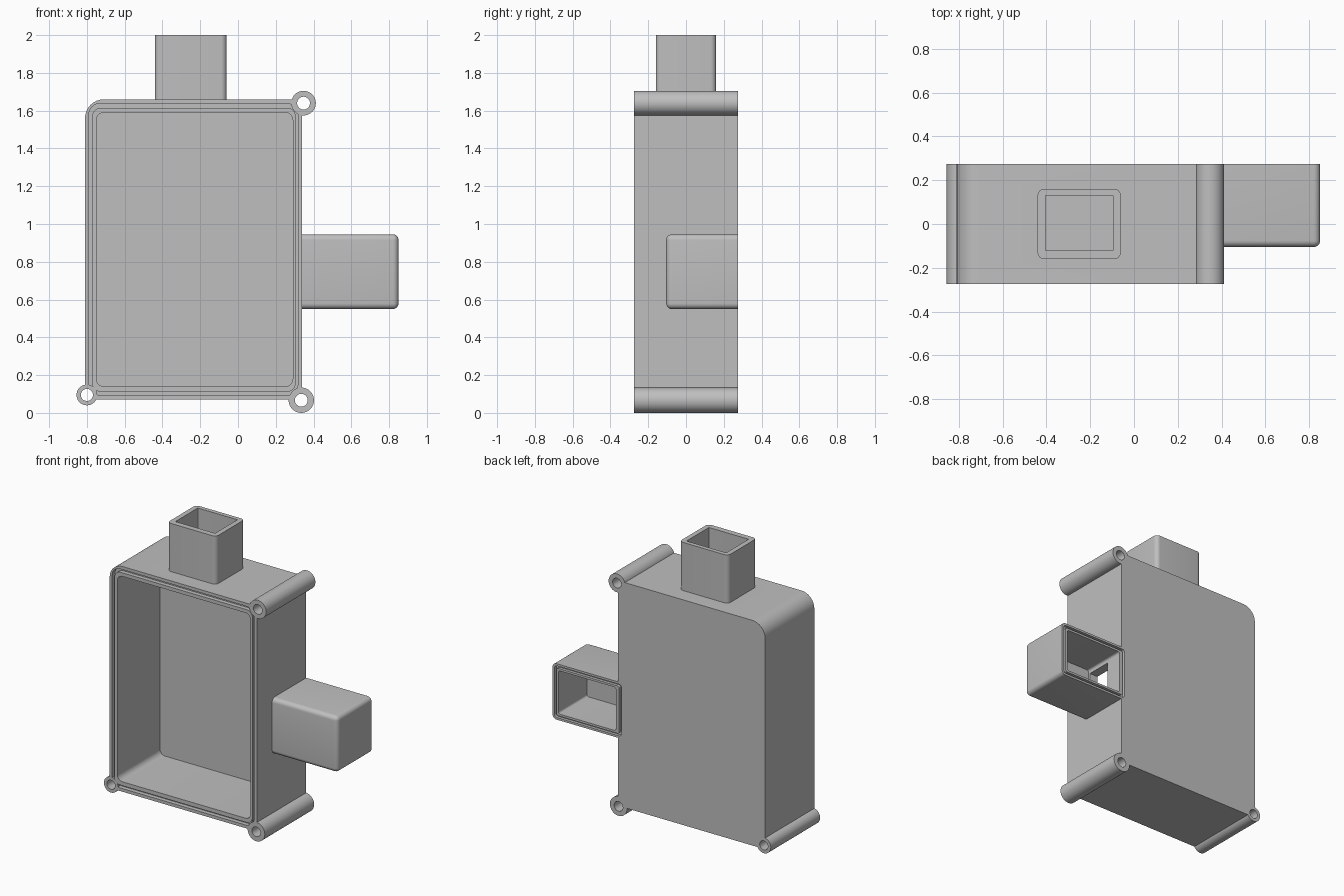
import bpy, bmesh, math
from mathutils import Vector

cube = bpy.data.objects.get("Cube")
if cube:
    bpy.data.objects.remove(cube, do_unlink=True)

grey = bpy.data.materials.new("plain grey")
grey.use_nodes = True
grey.diffuse_color = (0.52, 0.52, 0.52, 1)
grey.node_tree.nodes["Principled BSDF"].inputs["Base Color"].default_value = grey.diffuse_color

FRONT, BACK = -0.275, 0.275


def finish(bm, name):
    bmesh.ops.recalc_face_normals(bm, faces=bm.faces)
    mesh = bpy.data.meshes.new(name)
    bm.to_mesh(mesh)
    bm.free()
    mesh.materials.append(grey)
    obj = bpy.data.objects.new(name, mesh)
    bpy.context.collection.objects.link(obj)
    return obj


def rounded(x0, x1, v0, v1, radii, steps=8):
    """Rectangle outline; radii run lower left, lower right, upper right, upper left."""
    pts = []
    corners = [(x0, v0, 1, 1), (x1, v0, -1, 1), (x1, v1, -1, -1), (x0, v1, 1, -1)]
    for i, (x, v, sx, sv) in enumerate(corners):
        r = radii[i]
        if r == 0:
            pts.append((x, v))
            continue
        for k in range(steps + 1):
            a = math.pi + (i + k / steps) * math.pi / 2
            pts.append((x + sx * r + r * math.cos(a), v + sv * r + r * math.sin(a)))
    return pts


def circle(x, z, r, n=40):
    return [(x + r * math.cos(math.tau * i / n), z + r * math.sin(math.tau * i / n))
            for i in range(n)]


def place(p, d, axis):
    return Vector((p[0], d, p[1])) if axis == "Y" else Vector((p[0], p[1], d))


def prism(name, outline, a, b, axis="Y"):
    bm = bmesh.new()
    ends = [[bm.verts.new(place(p, d, axis)) for p in outline] for d in (a, b)]
    for loop in ends:
        bm.faces.new(loop)
    n = len(outline)
    for i in range(n):
        j = (i + 1) % n
        bm.faces.new((ends[0][i], ends[0][j], ends[1][j], ends[1][i]))
    return finish(bm, name)


def ring(name, outer, inner, a, b, axis="Y"):
    bm = bmesh.new()
    loops = [[bm.verts.new(place(p, d, axis)) for p in o]
             for o, d in ((outer, a), (outer, b), (inner, b), (inner, a))]
    n = len(outer)
    for k in range(4):
        p, q = loops[k], loops[(k + 1) % 4]
        for i in range(n):
            j = (i + 1) % n
            bm.faces.new((p[i], p[j], q[j], q[i]))
    return finish(bm, name)


def carve(obj, cutters):
    for c in cutters:
        m = obj.modifiers.new(c.name, "BOOLEAN")
        m.operation, m.solver, m.object = "DIFFERENCE", "EXACT", c
    bpy.context.view_layer.update()
    graph = bpy.context.evaluated_depsgraph_get()
    mesh = bpy.data.meshes.new_from_object(obj.evaluated_get(graph))
    obj.modifiers.clear()
    obj.data = mesh


# Main box, open at the front, with one large rounded corner
housing = prism("housing", rounded(-0.81, 0.34, 0.07, 1.66, (0, 0, 0, 0.1)), FRONT, BACK)
cavity = prism("cavity_cutter", rounded(-0.75, 0.29, 0.14, 1.59, [0.04] * 4), -0.4, 0.2)
seal_groove = ring("seal_groove_cutter",
                   rounded(-0.79, 0.317, 0.092, 1.638, [0.06] * 4),
                   rounded(-0.772, 0.305, 0.112, 1.615, [0.045] * 4), -0.4, FRONT + 0.03)

# Side compartment, open at the back, with softened outer edges
bm = bmesh.new()
bmesh.ops.create_cube(bm, size=1)
low, high = Vector((0.34, -0.105, 0.55)), Vector((0.85, BACK, 0.945))
for v in bm.verts:
    v.co = Vector([low[i] if v.co[i] < 0 else high[i] for i in range(3)])
soft = [e for e in bm.edges
        if not all(v.co.y > 0.27 for v in e.verts) and not all(v.co.x < 0.35 for v in e.verts)]
bmesh.ops.bevel(bm, geom=soft, offset=0.03, segments=6, profile=0.5, affect="EDGES")
side_box = finish(bm, "side_box")
side_cavity = prism("side_cavity_cutter", rounded(0.355, 0.805, 0.595, 0.90, [0.015] * 4), -0.045, 0.4)
side_groove = ring("side_groove_cutter",
                   rounded(0.312, 0.835, 0.565, 0.93, [0.02] * 4),
                   rounded(0.33, 0.82, 0.58, 0.915, [0.015] * 4), BACK - 0.02, 0.4)
passage = prism("passage_cutter", rounded(0.25, 0.45, 0.63, 0.87, [0] * 4), -0.03, 0.15)

# Square duct on top
tube_hole = rounded(-0.405, -0.095, -0.12, 0.13, [0.002] * 4)
ring("top_duct", rounded(-0.44, -0.06, -0.16, 0.16, [0.03] * 4), tube_hole, 1.66, 2.0, "Z")
duct_hole = prism("duct_cutter", tube_hole, 1.5, 1.8, "Z")

# Hollow screw posts on three corners
post_cutters = []
for name, x, z, r, hole in (("upper_left_post", 0.347, 1.64, 0.065, 0.034),
                            ("lower_left_post", 0.335, 0.067, 0.067, 0.034),
                            ("lower_right_post", -0.80, 0.095, 0.055, 0.032)):
    ring(name, circle(x, z, r), circle(x, z, hole), FRONT, BACK)
    post_cutters.append(prism(name + "_cutter", circle(x, z, r), -0.4, 0.4))

carve(housing, [cavity, seal_groove, duct_hole, passage, side_groove] + post_cutters)
carve(side_box, [side_cavity, side_groove, passage])

# Remove helpers and shade the curved parts
for obj in list(bpy.data.objects):
    if obj.name.endswith("_cutter"):
        bpy.data.objects.remove(obj, do_unlink=True)
bpy.ops.object.select_all(action="DESELECT")
for obj in bpy.context.collection.objects:
    if obj.type == "MESH":
        obj.select_set(True)
        bpy.context.view_layer.objects.active = obj
bpy.ops.object.shade_smooth_by_angle(angle=math.radians(30))
